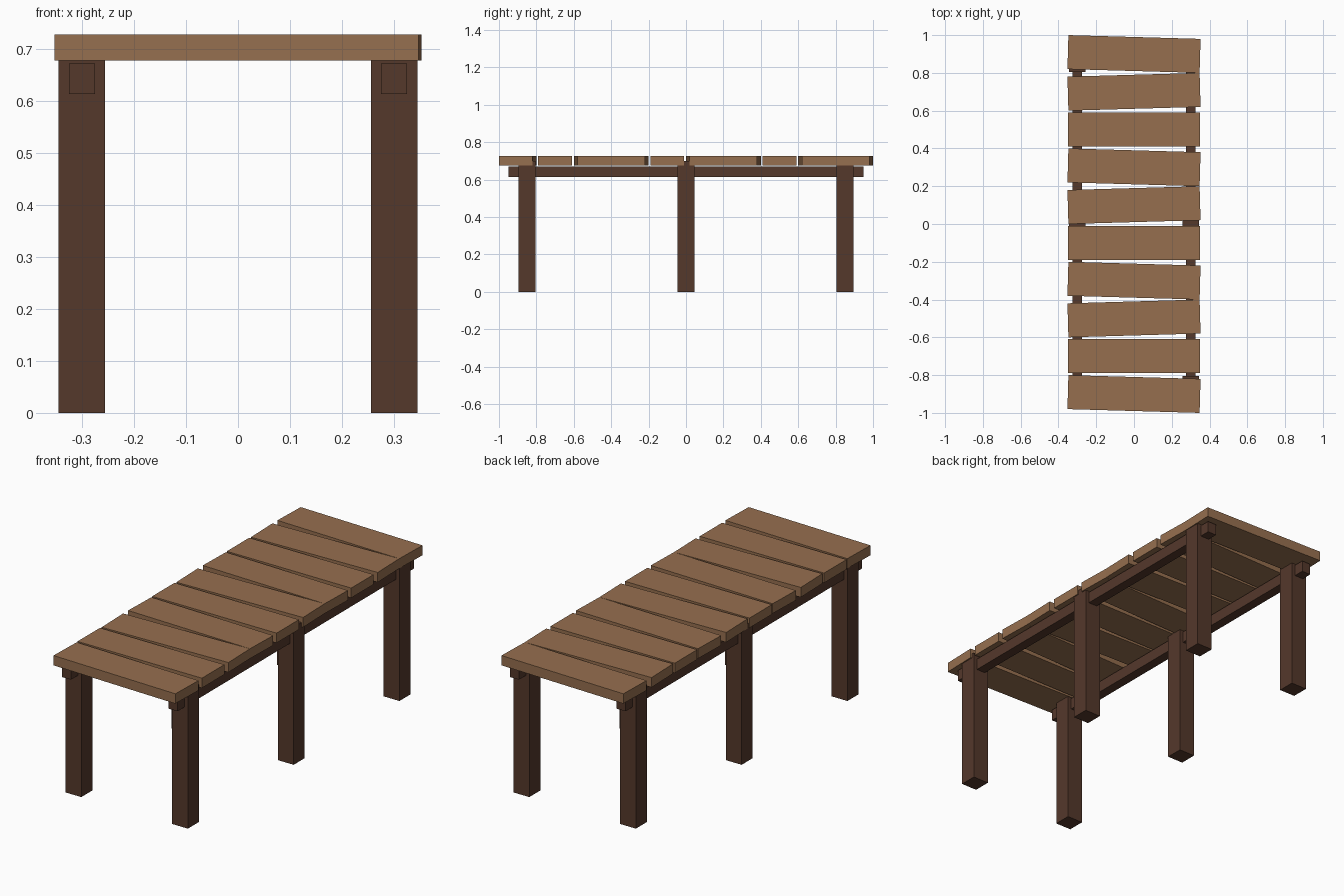
import bpy
from mathutils import Matrix

default = bpy.data.objects.get("Cube")
if default:
    bpy.data.objects.remove(default, do_unlink=True)


def make_material(name, colour):
    mat = bpy.data.materials.new(name)
    mat.use_nodes = True
    mat.diffuse_color = colour
    mat.node_tree.nodes["Principled BSDF"].inputs["Base Color"].default_value = colour
    return mat


def box(name, size, centre, mat, angle=0):
    bpy.ops.mesh.primitive_cube_add(size=1, location=centre, rotation=(0, 0, angle))
    obj = bpy.context.object
    obj.name = name
    obj.data.transform(Matrix.Diagonal((*size, 1)))
    obj.data.materials.append(mat)
    return obj


light_wood = make_material("light wood", (0.305, 0.159, 0.078, 1))
dark_wood = make_material("dark wood", (0.089, 0.040, 0.024, 1))

# Deck planks, laid with a repeating slight skew
skew = (-0.0285, 0.0285, 0)
for i in range(10):
    box(f"deck_plank_{i + 1}", (0.70, 0.18, 0.05), (0, 0.9 - 0.2 * i, 0.702),
        light_wood, skew[i % 3])

# Posts and the long rails that join them
leg_height = 0.70
for side, x in (("left", 0.3), ("right", -0.3)):
    box(f"{side}_rail", (0.05, 1.9, 0.058), (x, 0, 0.642), dark_wood)
    for place, y in (("front", -0.85), ("middle", 0), ("back", 0.85)):
        box(f"{place}_{side}_leg", (0.089, 0.089, leg_height),
            (x, y, leg_height / 2), dark_wood)
